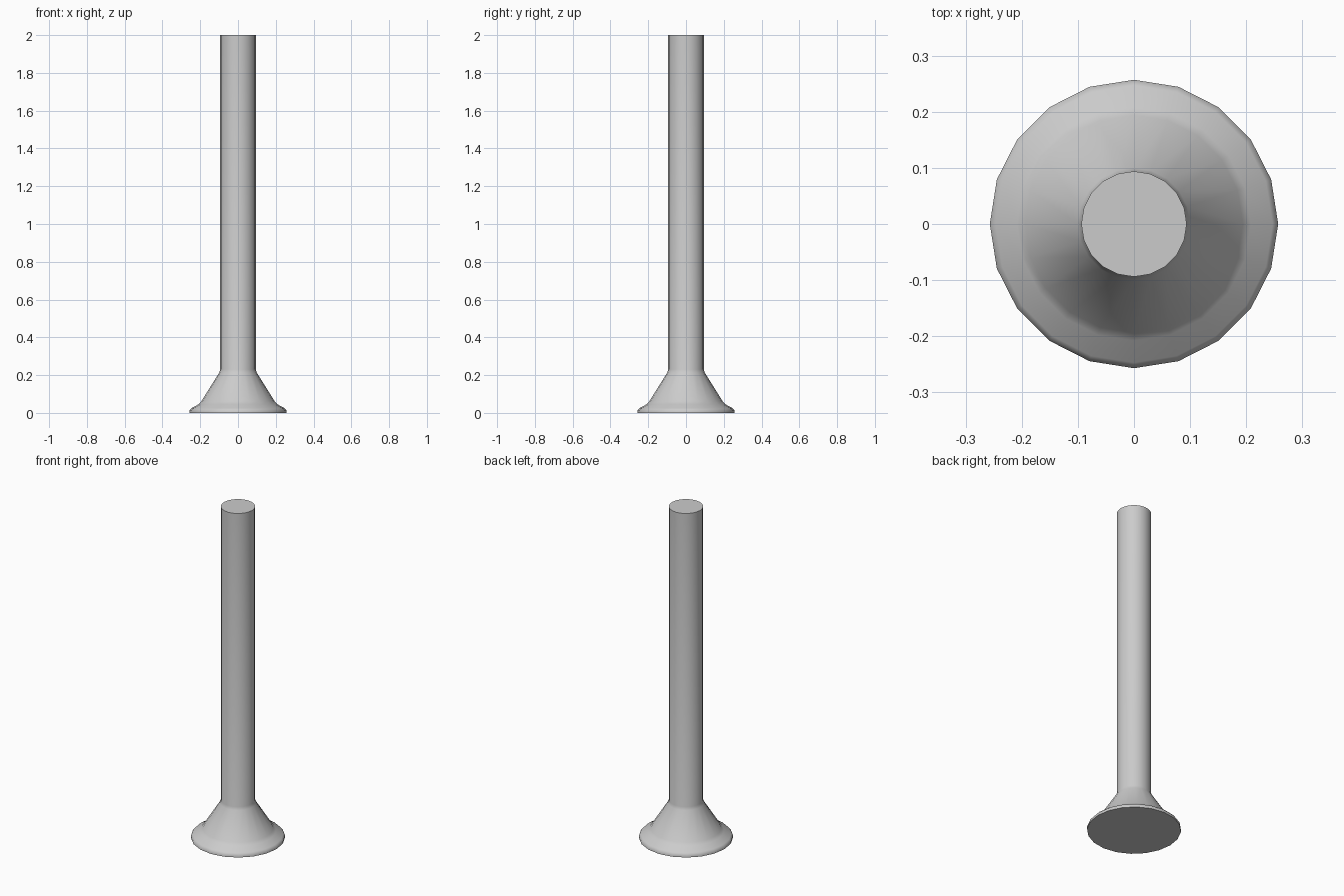
import bpy, bmesh, math

if "Cube" in bpy.data.objects:
    bpy.data.objects.remove(bpy.data.objects["Cube"])

SIDES = 20


def lathe(name, profile):
    """Revolve (radius, z) points about z and cap both ends."""
    bm = bmesh.new()
    rings = []
    for r, z in profile:
        rings.append([bm.verts.new((r * math.cos(2 * math.pi * i / SIDES),
                                    r * math.sin(2 * math.pi * i / SIDES), z))
                      for i in range(SIDES)])
    for a, b in zip(rings, rings[1:]):
        for i in range(SIDES):
            j = (i + 1) % SIDES
            bm.faces.new((a[i], a[j], b[j], b[i]))
    bm.faces.new(rings[0][::-1])
    bm.faces.new(rings[-1])
    mesh = bpy.data.meshes.new(name)
    bm.to_mesh(mesh)
    bm.free()
    obj = bpy.data.objects.new(name, mesh)
    bpy.context.collection.objects.link(obj)
    bpy.context.view_layer.objects.active = obj
    obj.select_set(True)
    bpy.ops.object.shade_smooth_by_angle(angle=math.radians(60))
    obj.select_set(False)
    return obj


# Post with flared foot: rim, shallow shoulder, cone, straight shaft
lathe("flared_post", [
    (0.257, 0.0), (0.257, 0.014), (0.247, 0.025),
    (0.208, 0.046), (0.194, 0.062),
    (0.10, 0.212), (0.094, 0.23), (0.094, 2.0),
])
